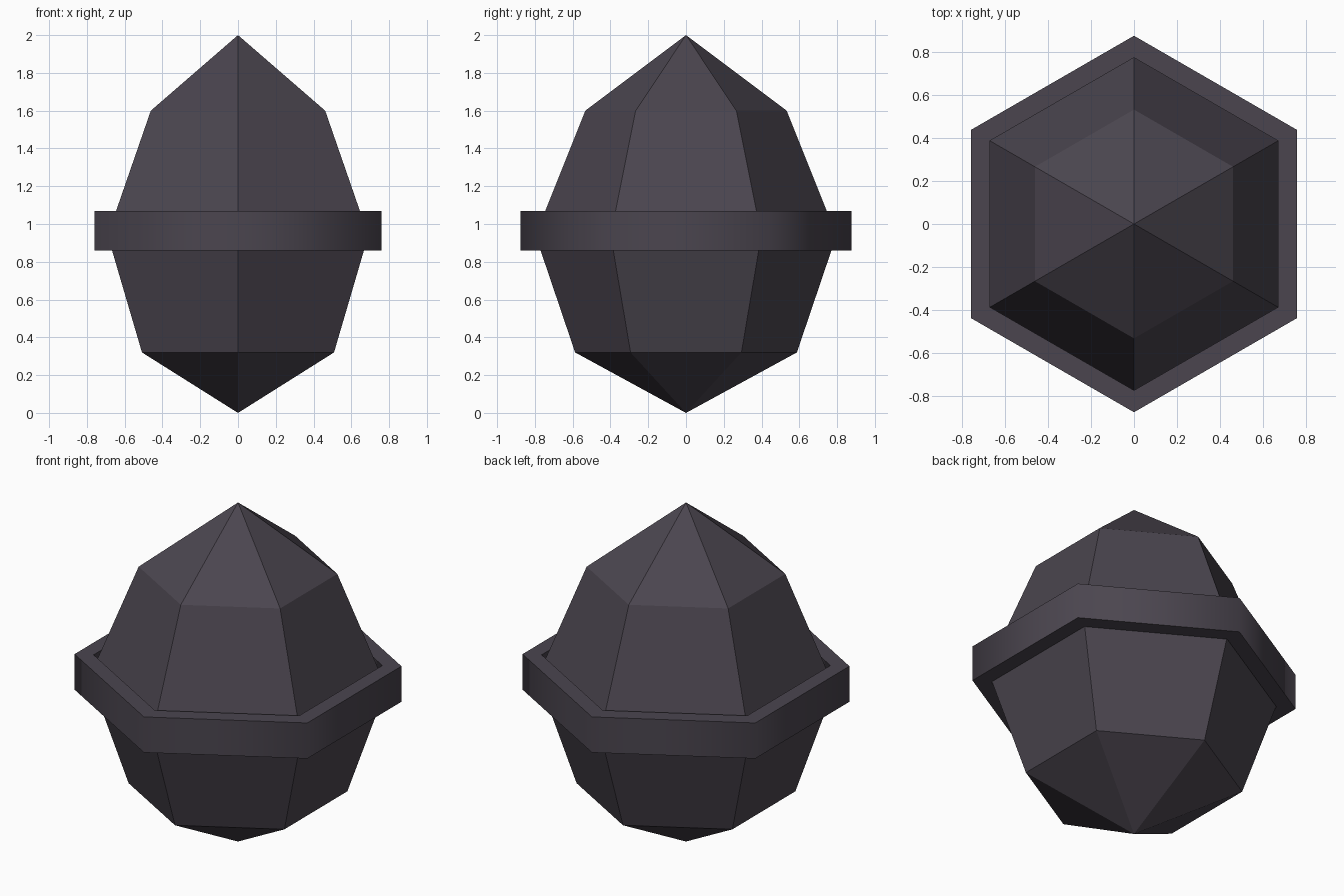
import bpy, bmesh, math

if "Cube" in bpy.data.objects:
    bpy.data.objects.remove(bpy.data.objects["Cube"])

SIDES = 6

stone = bpy.data.materials.new("dark_purple_grey")
stone.diffuse_color = (0.070, 0.060, 0.078, 1)
stone.use_nodes = True
stone.node_tree.nodes["Principled BSDF"].inputs["Base Color"].default_value = stone.diffuse_color


def lathe(name, profile, closed=False):
    """Turn a (radius, z) profile into a six-sided solid with corners on +-y."""
    bm = bmesh.new()
    rings = []
    for r, z in profile:
        if r == 0:
            rings.append([bm.verts.new((0, 0, z))] * SIDES)
        else:
            angles = [math.pi / 2 + i * math.tau / SIDES for i in range(SIDES)]
            rings.append([bm.verts.new((r * math.cos(a), r * math.sin(a), z)) for a in angles])
    pairs = list(zip(rings, rings[1:]))
    if closed:
        pairs.append((rings[-1], rings[0]))
    for low, high in pairs:
        for i in range(SIDES):
            j = (i + 1) % SIDES
            corners = [low[i], low[j], high[j], high[i]]
            bm.faces.new(list(dict.fromkeys(corners)))
    bmesh.ops.recalc_face_normals(bm, faces=bm.faces)
    mesh = bpy.data.meshes.new(name)
    bm.to_mesh(mesh)
    bm.free()
    mesh.materials.append(stone)
    obj = bpy.data.objects.new(name, mesh)
    bpy.context.collection.objects.link(obj)
    return obj


# Faceted gem body, pointed at both ends
lathe("gem_body", [(0, 0), (0.587, 0.32), (0.797, 0.94), (0.533, 1.60), (0, 2.0)])

# Hexagonal band around the middle, open inside, with softly shaded sides
band = lathe("middle_band",
             [(0.775, 0.86), (0.877, 0.86), (0.877, 1.07), (0.775, 1.07)], closed=True)
bpy.context.view_layer.objects.active = band
band.select_set(True)
bpy.ops.object.shade_smooth_by_angle(angle=math.radians(70))
